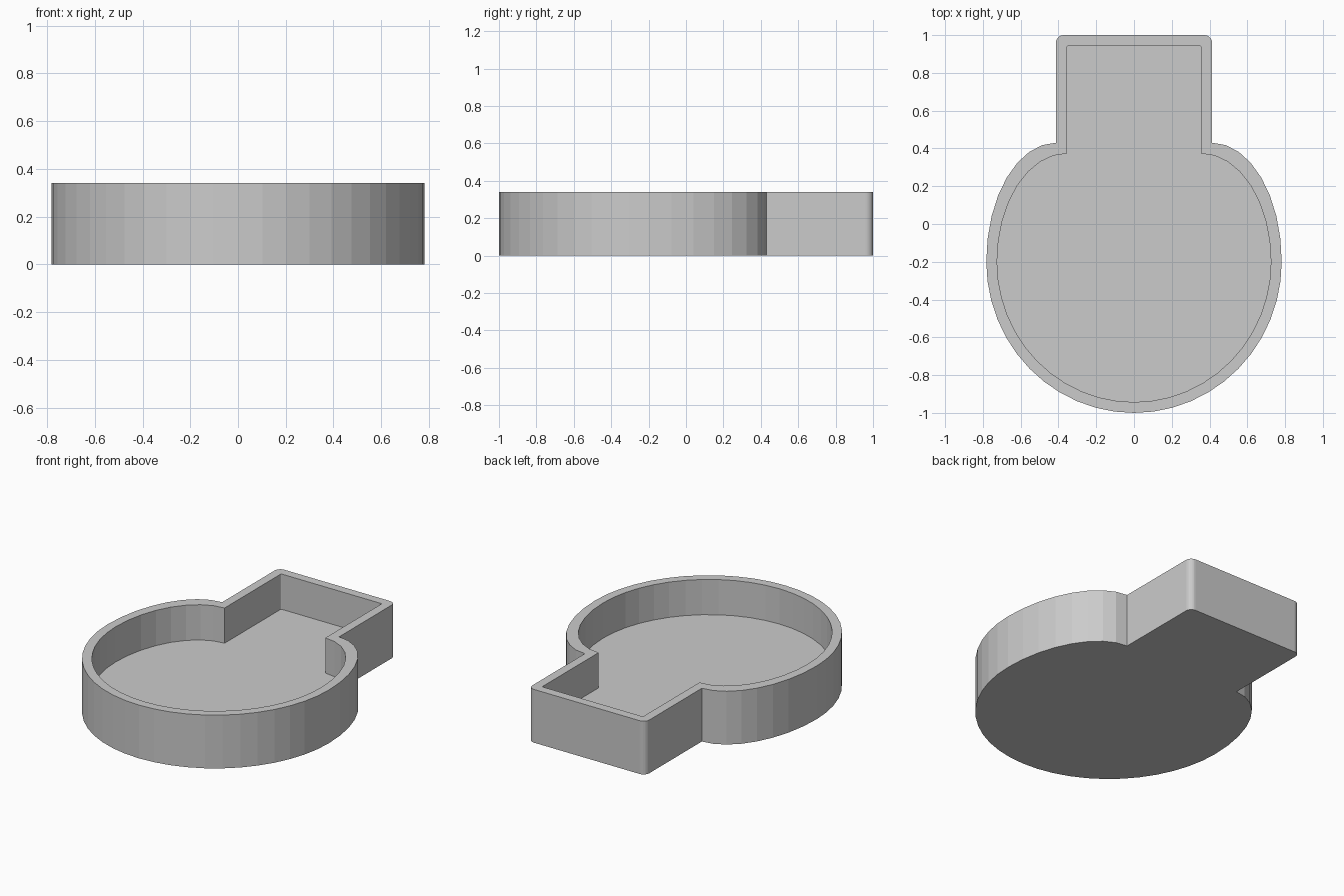
import bpy
import bmesh
from math import sin, cos, pi

cube = bpy.data.objects.get("Cube")
if cube:
    bpy.data.objects.remove(cube, do_unlink=True)

HEIGHT, FLOOR, WALL = 0.34, 0.115, 0.057
NECK, BOWL, WAIST_Y, SHOULDER_Y = 0.413, 0.782, -0.2, 0.43


def arc(cx, cy, rx, ry, start, end, steps):
    """Points along part of an ellipse, both ends included."""
    angles = [start + (end - start) * i / steps for i in range(steps + 1)]
    return [(cx + rx * cos(a), cy + ry * sin(a)) for a in angles]


def outline(inset, corner):
    """Counter-clockwise flask outline, moved inwards by inset."""
    neck, bowl = NECK - inset, BOWL - inset
    top, shoulder = 1 - inset, SHOULDER_Y - inset
    # Right half, from the front tip to the back of the neck
    half = arc(0, WAIST_Y, bowl, 1 - inset + WAIST_Y, -pi / 2, 0, 12)
    half += arc(neck, WAIST_Y, bowl - neck, shoulder - WAIST_Y, 0, pi / 2, 8)[1:]
    half += arc(neck - corner, top - corner, corner, corner, 0, pi / 2, 6)
    # Mirrored left half, without repeating the front tip
    return half + [(-x, y) for x, y in reversed(half[1:])]


# Tray: four rings joined into outer wall, rim and inner wall, then capped
bm = bmesh.new()
outer, inner = outline(0, 0.04), outline(WALL, 0.008)
rings = []
for points, z in ((outer, 0), (outer, HEIGHT), (inner, HEIGHT), (inner, FLOOR)):
    rings.append([bm.verts.new((x, y, z)) for x, y in points])
count = len(outer)
for low, high in zip(rings, rings[1:]):
    for i in range(count):
        j = (i + 1) % count
        bm.faces.new((low[i], low[j], high[j], high[i]))
bm.faces.new(list(reversed(rings[0])))
bm.faces.new(rings[-1])
bmesh.ops.recalc_face_normals(bm, faces=bm.faces)

mesh = bpy.data.meshes.new("flask_tray")
bm.to_mesh(mesh)
bm.free()
tray = bpy.data.objects.new("flask_tray", mesh)
bpy.context.collection.objects.link(tray)

# Plain grey material
grey = bpy.data.materials.new("light_grey")
grey.use_nodes = True
colour = (0.6, 0.6, 0.6, 1)
grey.diffuse_color = colour
for node in grey.node_tree.nodes:
    if node.type == "BSDF_PRINCIPLED":
        node.inputs["Base Color"].default_value = colour
mesh.materials.append(grey)
